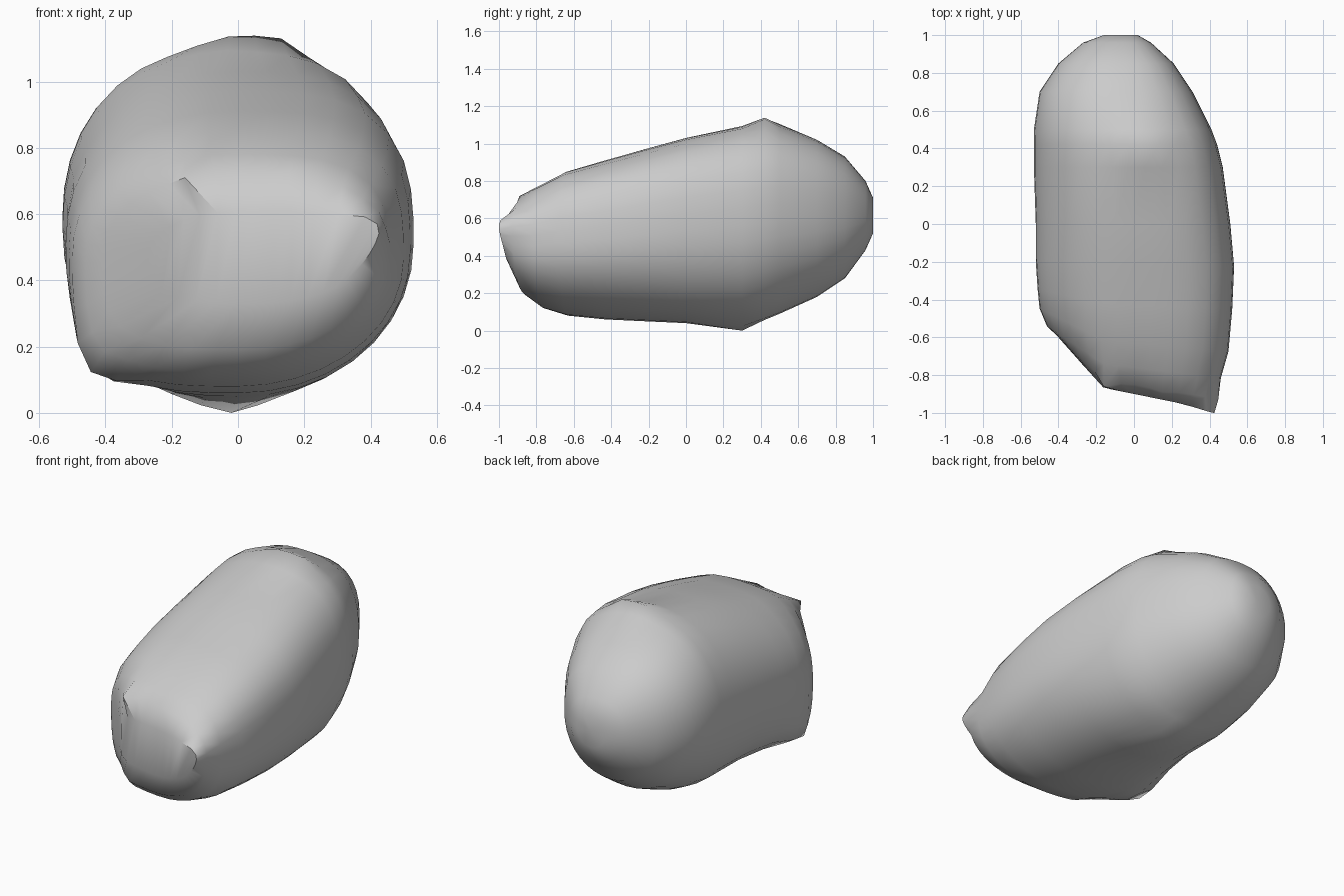
import bpy
import bmesh
from math import cos, sin, pi
from mathutils import Vector

cube = bpy.data.objects.get("Cube")
if cube:
    bpy.data.objects.remove(cube)

SEGMENTS = 36

# Cross-sections from back to front: y, lean, x min, x max, z min, z max
SECTIONS = [
    (1.0, 0, -.16, .02, .52, .71),
    (.96, 0, -.27, .09, .43, .80),
    (.85, 0, -.40, .21, .28, .93),
    (.7, 0, -.50, .31, .18, 1.02),
    (.5, 0, -.53, .41, .09, 1.09),
    (.42, 0, -.53, .44, .06, 1.1),
    (.3, 0, -.53, .47, .03, 1.09),
    (0, 0, -.52, .51, .04, 1.03),
    (-.22, .05, -.52, .53, .05, .97),
    (-.43, .2, -.51, .52, .06, .91),
    (-.63, .45, -.5, .5, .08, .85),
    (-.76, .6, -.46, .46, .12, .78),
    (-.85, .85, -.41, .43, .19, .72),
    (-.9, 1, -.27, .37, .33, .61),
]

# Small bumps and corners: target point, reach
NUBS = [
    ((-.03, .42, 1.13), .15),
    ((.05, .42, 1.13), .12),
    ((.13, .42, 1.13), .12),
    ((-.02, .3, 0), .15),
    ((-.44, -.47, .13), .2),
    ((-.45, -.38, .14), .2),
    ((-.16, -.86, .71), .1),
    ((.15, -.89, .72), .1),
    ((.42, -1, .57), .13),
]

# Superellipse exponent at the back, and its gain towards the front,
# by (left half, upper half)
CORNERS = {
    (True, True): (2.8, .4),
    (False, True): (2.15, .1),
    (False, False): (2.1, 1.1),
    (True, False): (2.1, -.1),
}


def add_section(bm, y, lean, x0, x1, z0, z1):
    front = min(1, max(0, (.1 - y) / .6))
    mid = Vector(((x0 + x1) / 2, y, (z0 + z1) / 2))
    ring = []
    for i in range(SEGMENTS):
        a = 2 * pi * i / SEGMENTS
        c, s = cos(a), sin(a)
        base, gain = CORNERS[c > 0, s > 0]
        n = base + gain * front
        scale = (abs(c) ** n + abs(s) ** n) ** (-1 / n)
        x = mid.x + c * scale * (x1 - x0) / 2
        z = mid.z + s * scale * (z1 - z0) / 2
        # The front end slopes gently, then turns back on one side
        sweep = .9 * max(0, -.16 - x) - .2 * x
        ring.append(bm.verts.new((x, y + lean * sweep, z)))
    return ring


def pull(bm, target, reach):
    """Drag the nearest vertex to the target with a rounded falloff."""
    target = Vector(target)
    anchor = min(bm.verts, key=lambda v: (v.co - target).length).co.copy()
    offset = target - anchor
    for v in bm.verts:
        weight = max(0, 1 - ((v.co - anchor).length / reach) ** 2)
        v.co += offset * weight ** 2


# Lofted stone body
bm = bmesh.new()
rings = [add_section(bm, *section) for section in SECTIONS]
for back, front in zip(rings, rings[1:]):
    for i in range(SEGMENTS):
        j = (i + 1) % SEGMENTS
        bm.faces.new((back[i], back[j], front[j], front[i]))

# Closed ends, the front one split into upright strips
bmesh.ops.poke(bm, faces=[bm.faces.new(rings[0])])
tip = rings[-1]
half = SEGMENTS // 2
for i in range(half):
    strip = [tip[i], tip[i + 1], tip[half * 2 - i - 1], tip[-i]]
    bm.faces.new(list(dict.fromkeys(strip)))

for target, reach in NUBS:
    pull(bm, target, reach)
bmesh.ops.recalc_face_normals(bm, faces=bm.faces)

mesh = bpy.data.meshes.new("stone_body")
bm.to_mesh(mesh)
bm.free()
stone = bpy.data.objects.new("stone_body", mesh)
bpy.context.collection.objects.link(stone)

# Plain grey material
grey = bpy.data.materials.new("stone_grey")
grey.use_nodes = True
colour = (.6, .6, .6, 1)
grey.diffuse_color = colour
grey.node_tree.nodes["Principled BSDF"].inputs["Base Color"].default_value = colour
mesh.materials.append(grey)

# Smooth shading with sharp creases kept
bpy.ops.object.select_all(action='DESELECT')
stone.select_set(True)
bpy.context.view_layer.objects.active = stone
bpy.ops.object.shade_smooth_by_angle(angle=pi / 4)
